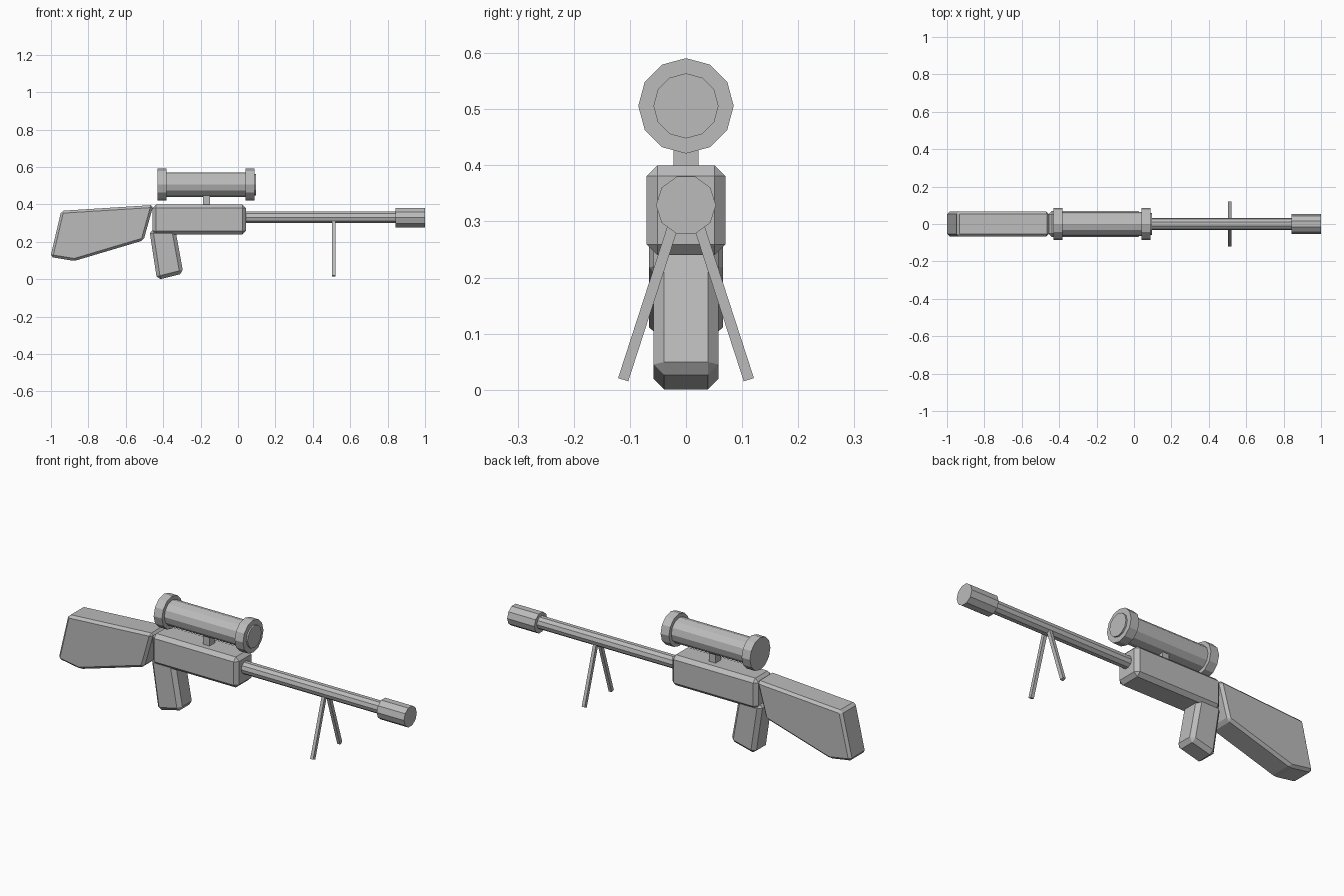
import bpy
import bmesh
import math
from mathutils import Matrix, Vector

default = bpy.data.objects.get("Cube")
if default:
    bpy.data.objects.remove(default, do_unlink=True)

grey = bpy.data.materials.new("plain grey")
grey.use_nodes = True
grey.diffuse_color = (0.5, 0.5, 0.5, 1)
grey.node_tree.nodes["Principled BSDF"].inputs["Base Color"].default_value = (0.5, 0.5, 0.5, 1)


def finish(name, bm, bevel=0):
    """Turn a bmesh into a flat-shaded grey object with optional chamfers."""
    bmesh.ops.recalc_face_normals(bm, faces=bm.faces)
    mesh = bpy.data.meshes.new(name)
    bm.to_mesh(mesh)
    bm.free()
    mesh.materials.append(grey)
    obj = bpy.data.objects.new(name, mesh)
    bpy.context.collection.objects.link(obj)
    if bevel:
        mod = obj.modifiers.new("chamfer", "BEVEL")
        mod.width = bevel
        mod.segments = 1
        mod.limit_method = "NONE"
    return obj


def slab(name, outline, half_width, bevel=0):
    """Side profile in x and z, extruded across y."""
    bm = bmesh.new()
    face = bm.faces.new([bm.verts.new((x, -half_width, z)) for x, z in outline])
    extruded = bmesh.ops.extrude_face_region(bm, geom=[face])["geom"]
    verts = [g for g in extruded if isinstance(g, bmesh.types.BMVert)]
    bmesh.ops.translate(bm, verts=verts, vec=(0, 2 * half_width, 0))
    return finish(name, bm, bevel)


def block(name, x0, x1, z0, z1, half_width, bevel=0):
    return slab(name, [(x0, z0), (x1, z0), (x1, z1), (x0, z1)], half_width, bevel)


def rod(name, x0, x1, z, radius, sides):
    """Faceted cylinder along x."""
    bm = bmesh.new()
    matrix = Matrix.Translation(((x0 + x1) / 2, 0, z)) @ Matrix.Rotation(math.pi / 2, 4, "Y")
    bmesh.ops.create_cone(bm, cap_ends=True, segments=sides, radius1=radius,
                          radius2=radius, depth=x1 - x0, matrix=matrix)
    return finish(name, bm)


# Body, stock and grip
block("receiver", -0.457, 0.042, 0.24, 0.40, 0.07, 0.019)
slab("stock", [(-0.452, 0.397), (-0.945, 0.366), (-1.003, 0.119),
               (-0.875, 0.098), (-0.505, 0.208)], 0.066, 0.013)
slab("grip", [(-0.474, 0.265), (-0.335, 0.265), (-0.292, 0.031),
              (-0.433, -0.004)], 0.058, 0.019)

# Barrel and muzzle
rod("barrel", 0.0, 0.9, 0.331, 0.033, 10)
rod("muzzle", 0.842, 1.0, 0.329, 0.0535, 10)

# Scope
block("scope_mount", -0.187, -0.15, 0.39, 0.46, 0.022)
rod("scope_tube", -0.41, 0.07, 0.506, 0.065, 12)
rod("scope_rear_ring", -0.43, -0.382, 0.506, 0.085, 12)
rod("scope_front_ring", 0.04, 0.088, 0.506, 0.085, 12)
rod("scope_lens", 0.06, 0.096, 0.506, 0.058, 12)

# Bipod legs, splayed to both sides
for side, label in ((1, "back"), (-1, "front")):
    top, foot = Vector((0.512, side * 0.014, 0.32)), Vector((0.512, side * 0.112, 0.018))
    axis = top - foot
    angle = math.atan2(-axis.y, axis.z)
    bm = bmesh.new()
    bmesh.ops.create_cube(bm, size=1, matrix=Matrix.Translation((top + foot) / 2)
                          @ Matrix.Rotation(angle, 4, "X")
                          @ Matrix.Diagonal((0.017, 0.019, axis.length, 1)))
    finish("bipod_leg_" + label, bm)
